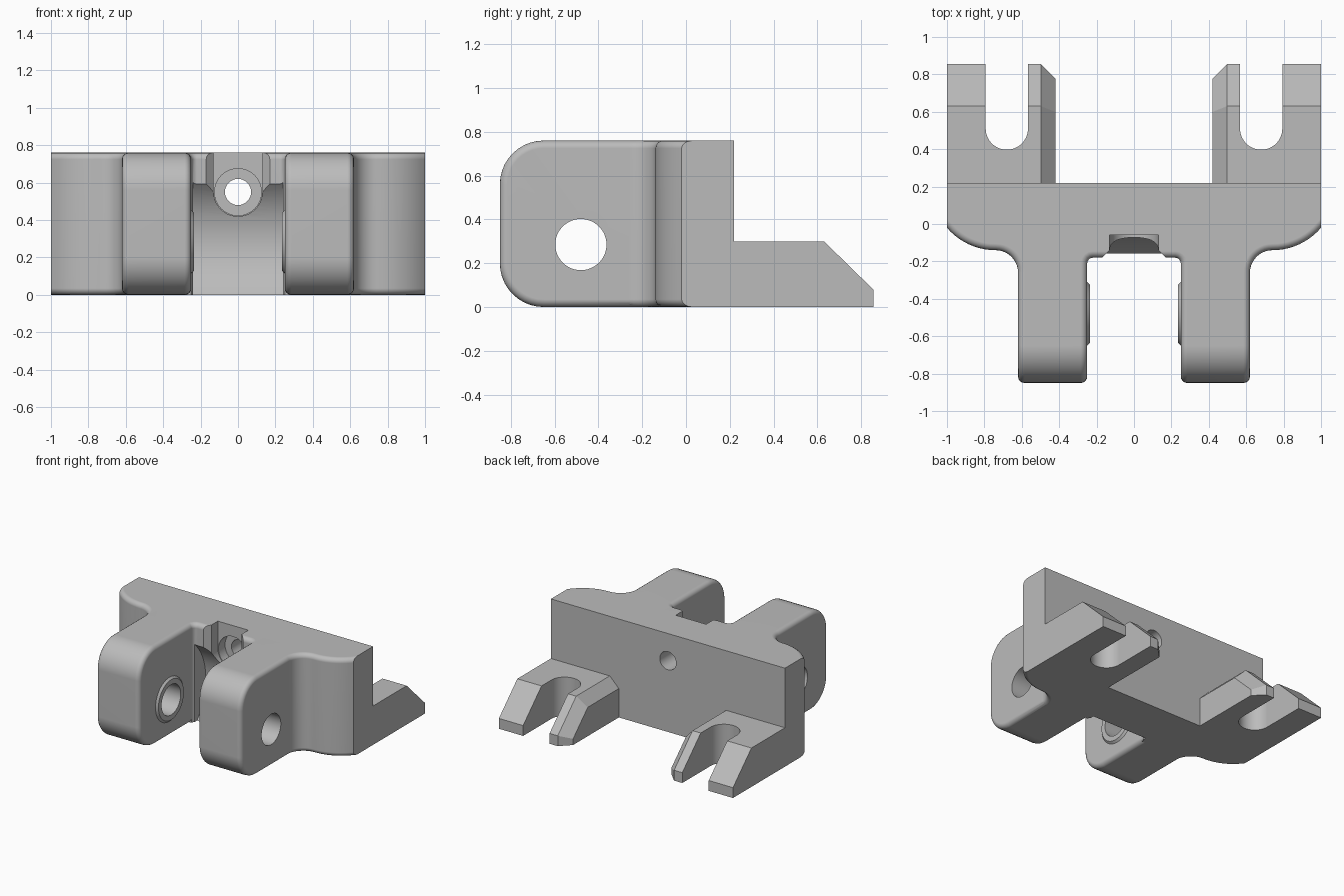
import bpy, bmesh, math
from mathutils import Vector

cube = bpy.data.objects.get("Cube")
if cube:
    bpy.data.objects.remove(cube, do_unlink=True)

grey = bpy.data.materials.new("light_grey")
grey.use_nodes = True
grey.diffuse_color = (0.5, 0.5, 0.5, 1)
grey.node_tree.nodes["Principled BSDF"].inputs["Base Color"].default_value = (0.5, 0.5, 0.5, 1)

HEIGHT, FILLET = 0.76, 0.035
PIVOT_Y, PIVOT_Z = -0.48, 0.285
BOLT_Z = 0.55


def arc(cx, cy, r, start, end, n=10):
    angles = [math.radians(start + (end - start) * i / n) for i in range(n + 1)]
    return [(cx + r * math.cos(a), cy + r * math.sin(a)) for a in angles]


def place(axis, u, v, w):
    """Profile coordinates u, v with depth w along the axis."""
    return Vector({"x": (w, u, v), "y": (u, w, v), "z": (u, v, w)}[axis])


def loft(name, axis, first, lo, second, hi, pick=None, width=FILLET, segments=4):
    """Solid between two matching outlines, bevelling edges chosen by pick(mid, edge)."""
    bm = bmesh.new()
    a = [bm.verts.new(place(axis, u, v, lo)) for u, v in first]
    b = [bm.verts.new(place(axis, u, v, hi)) for u, v in second]
    bm.faces.new(a)
    bm.faces.new(b)
    for i in range(len(a)):
        j = (i + 1) % len(a)
        bm.faces.new((a[i], a[j], b[j], b[i]))
    bmesh.ops.recalc_face_normals(bm, faces=bm.faces)
    if pick:
        chosen = [e for e in bm.edges if pick((e.verts[0].co + e.verts[1].co) / 2, e)]
        bmesh.ops.bevel(bm, geom=chosen, offset=width, segments=segments, profile=0.5,
                        affect="EDGES", clamp_overlap=False)
        bmesh.ops.recalc_face_normals(bm, faces=bm.faces)
    mesh = bpy.data.meshes.new(name)
    bm.to_mesh(mesh)
    bm.free()
    mesh.materials.append(grey)
    obj = bpy.data.objects.new(name, mesh)
    bpy.context.collection.objects.link(obj)
    return obj


def prism(name, axis, outline, lo, hi, **options):
    return loft(name, axis, outline, lo, outline, hi, **options)


def circle(u, v, r, n=48):
    return arc(u, v, r, 0, 360, n)[:-1]


def combine(target, tool, operation):
    mod = target.modifiers.new("combine", "BOOLEAN")
    mod.operation, mod.solver, mod.object = operation, "EXACT", tool
    bpy.context.view_layer.objects.active = target
    bpy.ops.object.modifier_apply(modifier=mod.name)
    bpy.data.objects.remove(tool, do_unlink=True)


def slot_outline(r):
    """Round-bottomed slot open at the top."""
    return [(r, 0.9)] + arc(0, BOLT_Z, r, 0, -180, 20) + [(-r, 0.9)]


# Flared cross body
half = [(1, 0.22)] + arc(0.74, 0.202, 0.342, -40.5, -90)
half += arc(0.74, -0.26, 0.12, 90, 180)[1:]
half += [(0.45, -0.26), (0.40, -0.21)] + arc(0.22, -0.21, 0.03, 0, 90, 4)
outline = half + [(-x, y) for x, y in reversed(half)]


def front_rim(mid, edge):
    flat = abs(edge.verts[0].co.z - edge.verts[1].co.z) < 1e-5
    inside_arm = 0.26 < abs(mid.x) < 0.61 and mid.y < -0.205
    under_scoop = abs(mid.x) < 0.25 and mid.z < 0.1
    return flat and mid.y < -0.022 and not inside_arm and not under_scoop


body = prism("hinge_bracket", "z", outline, 0, HEIGHT, pick=front_rim)

# Clearance scoop around the pivot, between the arms
combine(body, prism("scoop", "x", circle(PIVOT_Y, PIVOT_Z, 0.43, 96), -0.24, 0.24), "DIFFERENCE")

# Bolt slot with flared mouth, counterbore and through hole
combine(body, prism("slot", "y", slot_outline(0.13), -0.3, -0.06), "DIFFERENCE")
combine(body, loft("slot_mouth", "y", slot_outline(0.21), -0.22, slot_outline(0.13), -0.14),
        "DIFFERENCE")
combine(body, prism("counterbore", "y", circle(0, BOLT_Z, 0.125), -0.2, 0.02), "DIFFERENCE")
combine(body, prism("bolt_hole", "y", circle(0, BOLT_Z, 0.07), -0.2, 0.4), "DIFFERENCE")

# Side outlines of the arms and prongs
arm_side = [(0, 0)] + arc(-0.65, 0.2, 0.2, 270, 180) + arc(-0.65, HEIGHT - 0.2, 0.2, 180, 90)
arm_side += [(0, HEIGHT)]
prong_side = [(0.1, 0), (0.855, 0), (0.855, 0.08), (0.63, 0.3), (0.1, 0.3)]

for side, s in (("left", 1), ("right", -1)):
    # Rounded hinge arm
    def cap_rim(mid, edge):
        return abs(edge.verts[0].co.x - edge.verts[1].co.x) < 1e-5 and mid.y < -0.001

    arm = prism(side + "_arm", "x", arm_side, s * 0.25, s * 0.62, pick=cap_rim)
    # Raised washer face on the inside of the arm
    boss = loft(side + "_boss", "x", circle(PIVOT_Y, PIVOT_Z, 0.155), s * 0.235,
                circle(PIVOT_Y, PIVOT_Z, 0.185), s * 0.265)
    combine(arm, boss, "UNION")
    combine(arm, prism("pivot_bore", "x", circle(PIVOT_Y, PIVOT_Z, 0.117), s * 0.1, s * 0.8),
            "DIFFERENCE")
    combine(body, arm, "UNION")

    # Forked foot with a chamfered inner edge
    def inner_edge(mid, edge):
        flat = abs(edge.verts[0].co.x - edge.verts[1].co.x) < 1e-5
        return flat and abs(mid.x) < 0.5 and mid.z > 0.01 and mid.y > 0.2

    foot = prism(side + "_fork", "x", prong_side, s * 0.42, s * 1.0,
                 pick=inner_edge, width=0.077, segments=1)
    notch = [(s * x, y) for x, y in [(0.793, 1)] + arc(0.68, 0.51, 0.113, 0, -180, 24) + [(0.567, 1)]]
    combine(foot, prism("notch", "z", notch, -0.2, 0.6), "DIFFERENCE")
    combine(body, foot, "UNION")

# Smooth fillets, crisp corners
bpy.ops.object.select_all(action="DESELECT")
body.select_set(True)
bpy.context.view_layer.objects.active = body
bpy.ops.object.shade_smooth_by_angle(angle=math.radians(30))
weighted = body.modifiers.new("even_normals", "WEIGHTED_NORMAL")
weighted.keep_sharp = True
